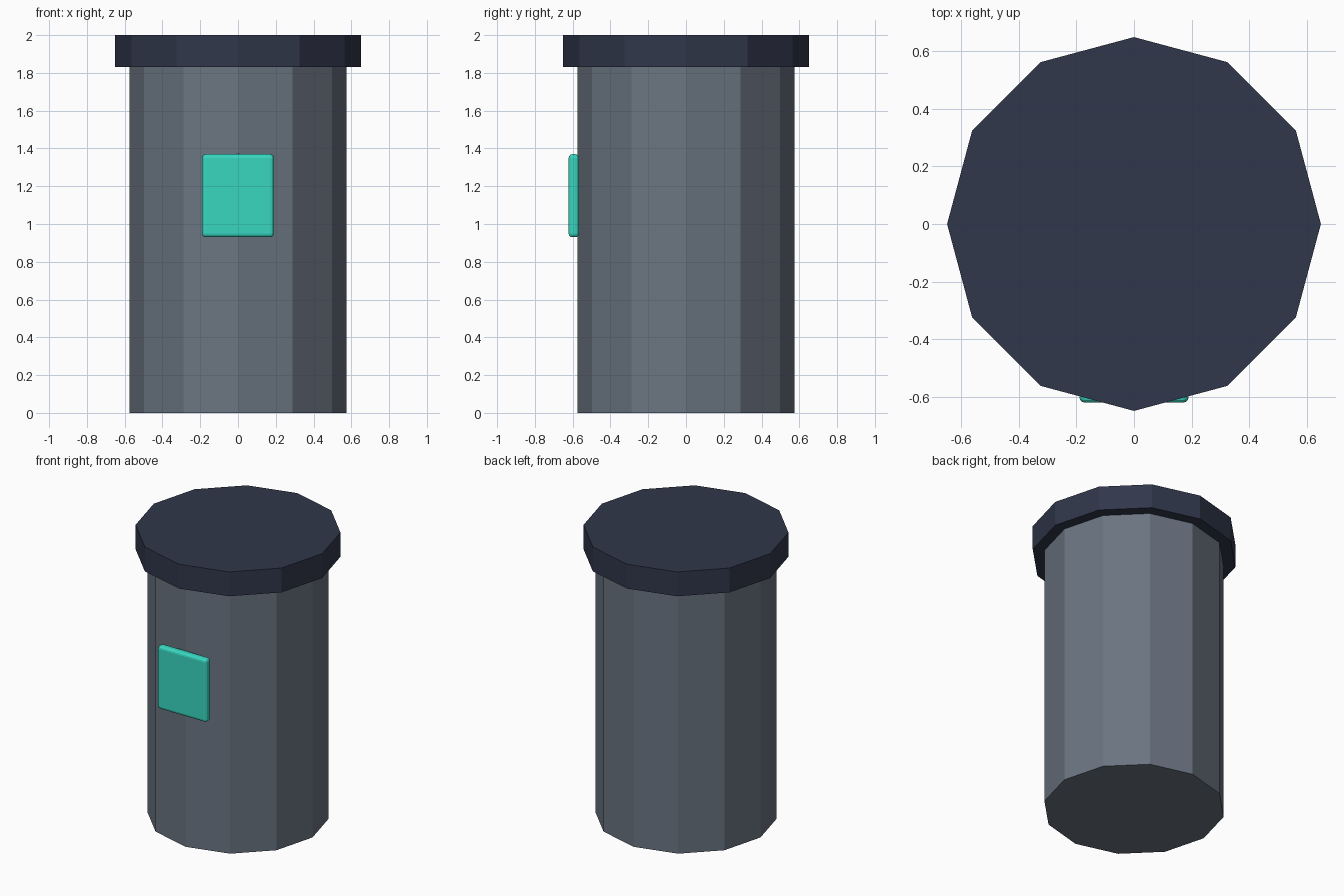
import bpy

if "Cube" in bpy.data.objects:
    bpy.data.objects.remove(bpy.data.objects["Cube"])


def paint(obj, name, color):
    mat = bpy.data.materials.new(name)
    mat.diffuse_color = (*color, 1)
    mat.use_nodes = True
    mat.node_tree.nodes["Principled BSDF"].inputs["Base Color"].default_value = mat.diffuse_color
    obj.data.materials.append(mat)


def drum(name, radius, z0, z1):
    bpy.ops.mesh.primitive_cylinder_add(vertices=12, radius=radius, depth=z1 - z0,
                                        location=(0, 0, (z0 + z1) / 2))
    obj = bpy.context.object
    obj.name = name
    return obj


# Twelve-sided body
body = drum("bin_body", 0.575, 0, 1.84)
paint(body, "slate_grey", (0.145, 0.175, 0.22))

# Overhanging lid
lid = drum("lid", 0.65, 1.83, 2.0)
paint(lid, "dark_navy", (0.03, 0.038, 0.07))

# Rounded front panel
bpy.ops.mesh.primitive_cube_add(size=1, location=(0, -0.594, 1.15))
panel = bpy.context.object
panel.name = "front_panel"
panel.scale = (0.38, 0.055, 0.44)
bpy.ops.object.transform_apply(location=False, rotation=False, scale=True)
bevel = panel.modifiers.new("rounded_edges", 'BEVEL')
bevel.width = 0.02
bevel.segments = 3
paint(panel, "teal", (0.04, 0.68, 0.53))
